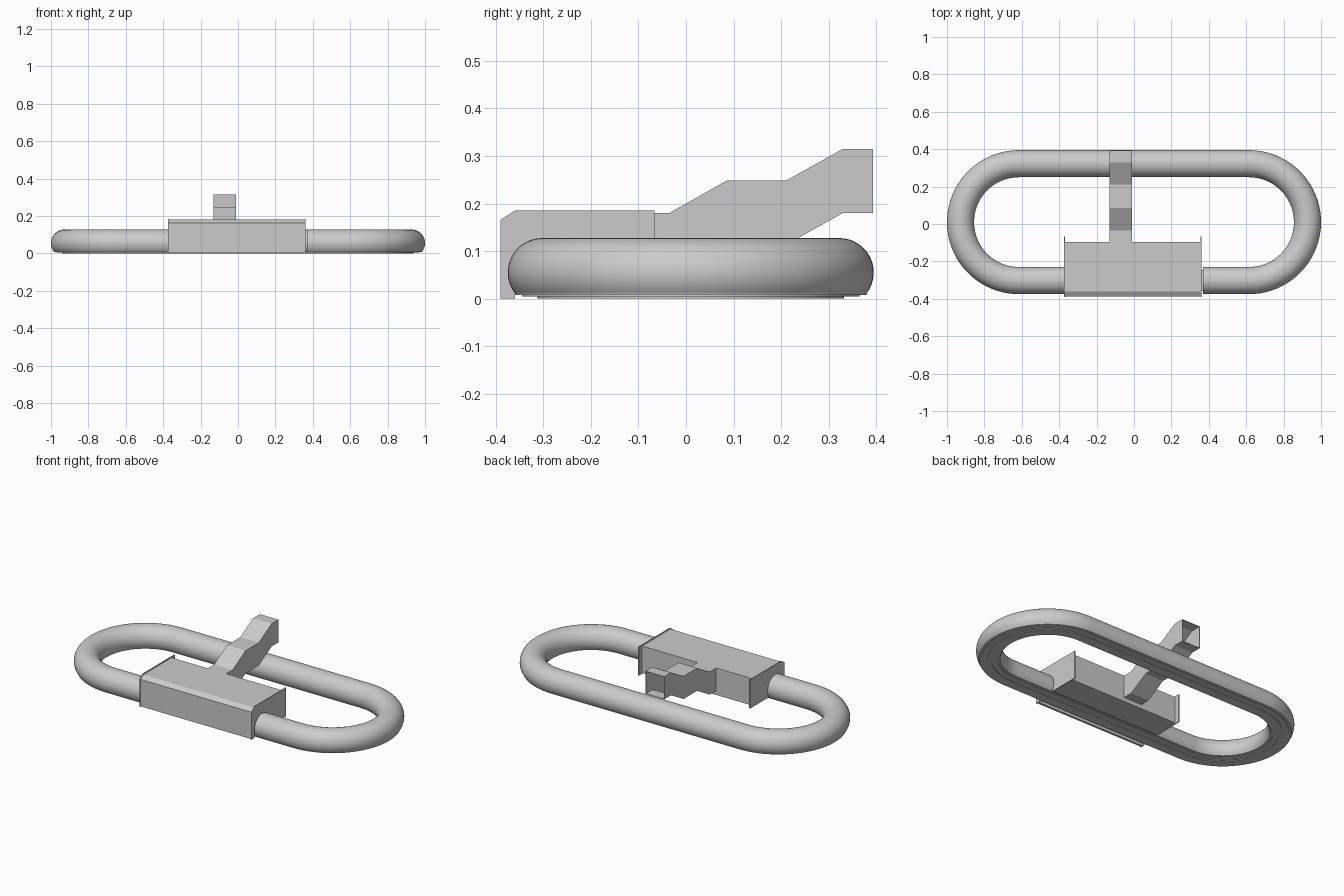
import bpy, bmesh, math

if "Cube" in bpy.data.objects:
    bpy.data.objects.remove(bpy.data.objects["Cube"])

STRAIGHT = 0.615   # half length of the straight runs
RADIUS = 0.3125    # centreline radius of the end bends
CY = 0.01
GAP = 0.37         # half width of the opening under the housing


def make(name, verts, faces, smooth=False):
    me = bpy.data.meshes.new(name)
    me.from_pydata(verts, [], faces)
    bm = bmesh.new()
    bm.from_mesh(me)
    bmesh.ops.recalc_face_normals(bm, faces=bm.faces)
    bm.to_mesh(me)
    bm.free()
    ob = bpy.data.objects.new(name, me)
    bpy.context.collection.objects.link(ob)
    if smooth:
        bpy.ops.object.select_all(action='DESELECT')
        ob.select_set(True)
        bpy.context.view_layer.objects.active = ob
        bpy.ops.object.shade_smooth_by_angle(angle=math.radians(35))
    return ob


def loft(name, rings, close_path=False, close_ring=True, caps=False, smooth=False):
    n, m = len(rings[0]), len(rings)
    verts = [v for r in rings for v in r]
    faces = []
    for i in range(m if close_path else m - 1):
        j = (i + 1) % m
        for k in range(n if close_ring else n - 1):
            l = (k + 1) % n
            faces.append((i * n + k, i * n + l, j * n + l, j * n + k))
    if caps:
        faces += [tuple(range(n)), tuple(range((m - 1) * n, m * n))]
    return make(name, verts, faces, smooth)


def track_path(steps=40):
    # Stations (x, y, nx, ny) running from the housing round the loop and back
    pts = [(GAP, CY - RADIUS, 0, -1)]
    for side, start in ((1, -90), (-1, 90)):
        for i in range(steps + 1):
            a = math.radians(start + 180 * i / steps)
            c, s = math.cos(a), math.sin(a)
            pts.append((side * STRAIGHT + RADIUS * c, CY + RADIUS * s, c, s))
    pts.append((-GAP, CY - RADIUS, 0, -1))
    return pts


def sweep(name, profile, **kw):
    rings = [[(x + nx * o, y + ny * o, z) for o, z in profile]
             for x, y, nx, ny in track_path()]
    return loft(name, rings, smooth=True, **kw)


def extrude_x(name, profile, x0, x1):
    return loft(name, [[(x, y, z) for y, z in profile] for x in (x0, x1)], caps=True)


# Rounded tube shell, open beneath the housing
arc = [math.radians(-38 + 256 * i / 28) for i in range(29)]
sweep("tube_shell", [(0.0725 * math.cos(a), 0.055 + 0.0725 * math.sin(a)) for a in arc],
      close_ring=False)

# Stepped base strip, one continuous loop
half = [(0.010, 0.0), (0.010, 0.004), (0.043, 0.004), (0.043, 0.008),
        (0.057, 0.008), (0.057, 0.011)]
sweep("base_strip", half + [(-o, z) for o, z in reversed(half)], close_path=True)

# Housing with a sloped front edge and a front skirt reaching the floor
extrude_x("housing", [(-0.388, 0.003), (-0.388, 0.163), (-0.36, 0.18), (-0.095, 0.18),
                      (-0.095, 0.02), (-0.375, 0.02), (-0.375, 0.003)], -0.37, 0.356)

# End plates standing slightly proud of the housing
plate = [(-0.39, 0), (-0.39, 0.166), (-0.36, 0.185), (-0.066, 0.185),
         (-0.066, 0.015), (-0.36, 0.015), (-0.36, 0)]
for name, x in (("left_end_plate", -0.375), ("right_end_plate", 0.355)):
    extrude_x(name, plate, x, x + 0.006)

# Rising duct with an open rear mouth
stations = [(-0.095, 0.045, 0.18), (-0.035, 0.045, 0.18), (0.085, 0.113, 0.248),
            (0.21, 0.113, 0.248), (0.33, 0.18, 0.315), (0.393, 0.18, 0.315)]
duct = loft("exit_duct", [[(-0.132, y, b), (-0.01, y, b), (-0.01, y, t), (-0.132, y, t)]
                          for y, b, t in stations])
mod = duct.modifiers.new("wall", 'SOLIDIFY')
mod.thickness = 0.003
mod.offset = -1
